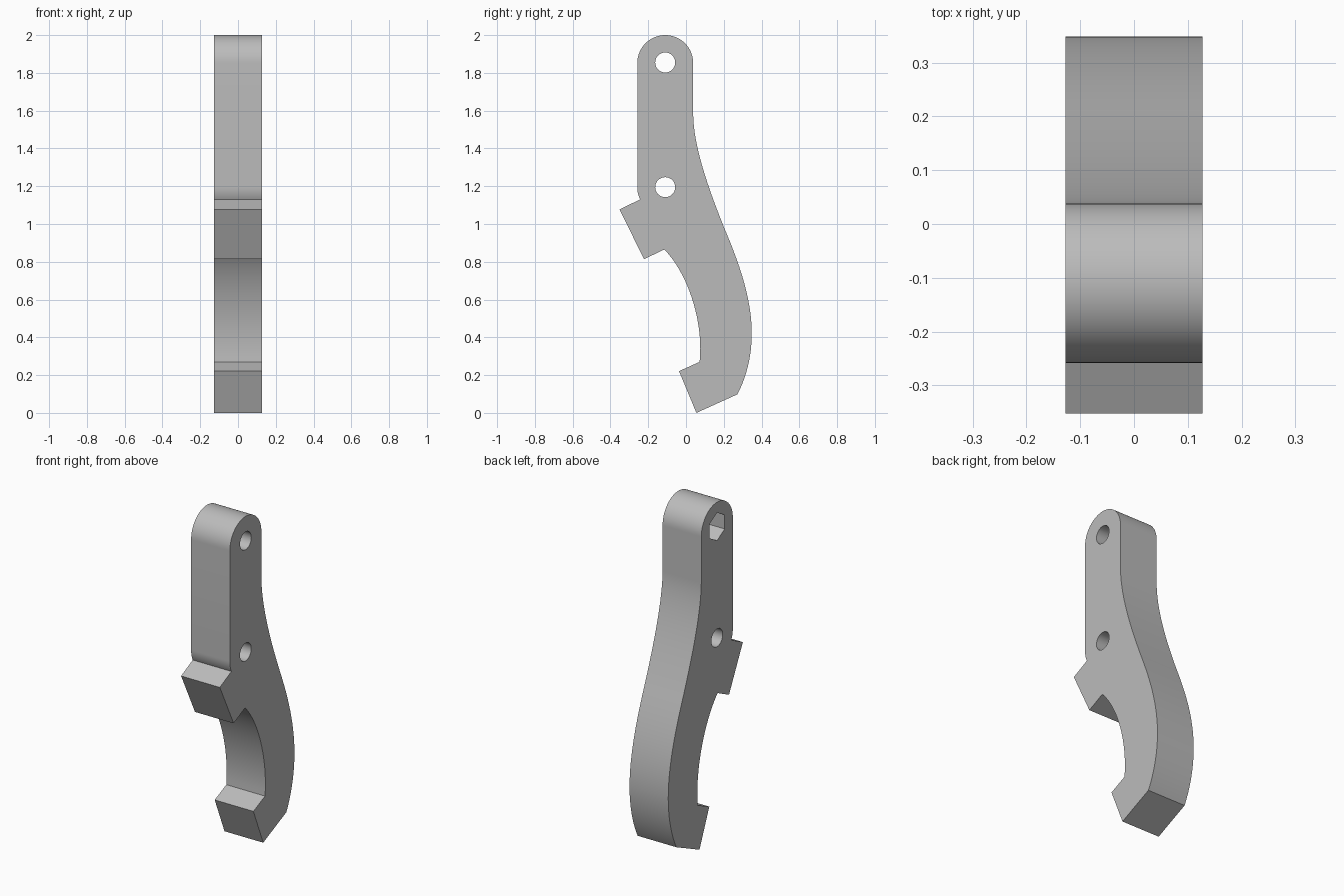
import bpy
import math
from mathutils import Vector
from mathutils.geometry import interpolate_bezier

cube = bpy.data.objects.get("Cube")
if cube:
    bpy.data.objects.remove(cube, do_unlink=True)

HALF = 0.127          # half the bar thickness
BOLT_Y = -0.11
TOP_Z, LOW_Z = 1.855, 1.195
ROUND = 0.148

grey = bpy.data.materials.new("plain grey")
grey.use_nodes = True
colour = (0.5, 0.5, 0.5, 1)
grey.diffuse_color = colour
grey.node_tree.nodes["Principled BSDF"].inputs["Base Color"].default_value = colour


def arc(cz, radius, start, end, steps):
    """Points around a bolt centre, angles in degrees."""
    angles = [math.radians(start + (end - start) * i / steps) for i in range(steps + 1)]
    return [(BOLT_Y + radius * math.cos(a), cz + radius * math.sin(a)) for a in angles]


def curve(*points, steps=20):
    a, b, c, d = (Vector((y, z, 0)) for y, z in points)
    return [(p.x, p.y) for p in interpolate_bezier(a, b, c, d, steps + 1)]


def prism(name, outline, x0, x1):
    """Extrude a (y, z) outline between two x positions."""
    n = len(outline)
    verts = [(x, y, z) for x in (x0, x1) for y, z in outline]
    faces = [tuple(reversed(range(n))), tuple(range(n, 2 * n))]
    faces += [(i, (i + 1) % n, n + (i + 1) % n, n + i) for i in range(n)]
    mesh = bpy.data.meshes.new(name)
    mesh.from_pydata(verts, [], faces)
    mesh.materials.append(grey)
    obj = bpy.data.objects.new(name, mesh)
    bpy.context.collection.objects.link(obj)
    return obj


# Side profile, anticlockwise: rounded top, front edge, jaws, curved back
profile = arc(TOP_Z - 0.003, ROUND, 0, 180, 32)
profile += arc(LOW_Z, ROUND, 180, 206, 8)
profile += [(-0.352, 1.077), (-0.222, 0.814)]                      # upper jaw
profile += curve((-0.115, 0.865), (0, 0.75), (0.095, 0.5), (0.072, 0.27))
profile += [(-0.037, 0.221), (0.055, 0)]                           # lower jaw
profile += curve((0.272, 0.098), (0.32, 0.19), (0.348, 0.3), (0.348, 0.42))
profile += curve((0.348, 0.42), (0.348, 0.62), (0.27, 0.82), (0.2, 0.985))[1:]
profile += curve((0.2, 0.985), (0.155, 1.1), (0.04, 1.38), (0.038, 1.58))[1:]
lever = prism("lever_arm", profile, -HALF, HALF)

# Bolt holes and the hexagonal nut recess
cutters = [
    prism("top_hole_cutter", arc(TOP_Z, 0.053, 0, 360, 32)[:-1], -0.2, 0.2),
    prism("lower_hole_cutter", arc(LOW_Z, 0.053, 0, 360, 32)[:-1], -0.2, 0.2),
    prism("nut_recess_cutter", arc(TOP_Z, 0.083, 30, 390, 6)[:-1], -0.2, 0.005),
]
bpy.ops.object.select_all(action="DESELECT")
lever.select_set(True)
bpy.context.view_layer.objects.active = lever
for cutter in cutters:
    cutter.hide_render = True
    mod = lever.modifiers.new(cutter.name, "BOOLEAN")
    mod.operation = "DIFFERENCE"
    mod.solver = "EXACT"
    mod.object = cutter
    bpy.ops.object.modifier_apply(modifier=mod.name)
    bpy.data.objects.remove(cutter, do_unlink=True)

bpy.ops.object.shade_smooth_by_angle(angle=math.radians(25))
